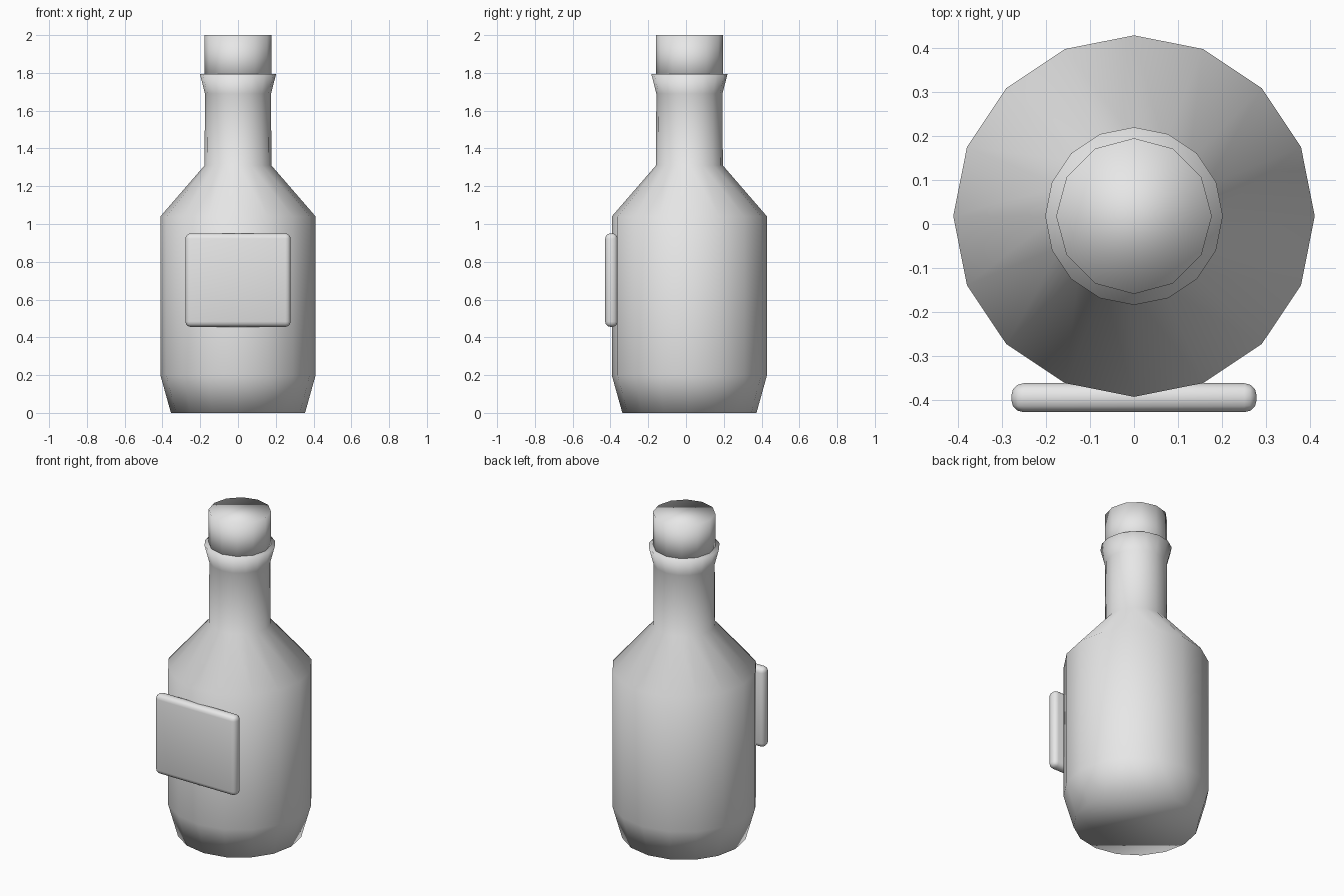
import bpy, bmesh
from math import cos, sin, tau

default = bpy.data.objects.get("Cube")
if default:
    bpy.data.objects.remove(default, do_unlink=True)

AXIS_Y = 0.018  # the bottle sits slightly back because of the label

grey = bpy.data.materials.new("plain_grey")
grey.use_nodes = True
grey.diffuse_color = (0.8, 0.8, 0.8, 1)
grey.node_tree.nodes["Principled BSDF"].inputs["Base Color"].default_value = (0.8, 0.8, 0.8, 1)


def finish(bm, name):
    """Turn a bmesh into a smooth shaded object."""
    bmesh.ops.recalc_face_normals(bm, faces=bm.faces)
    for face in bm.faces:
        face.smooth = True
    mesh = bpy.data.meshes.new(name)
    bm.to_mesh(mesh)
    bm.free()
    mesh.materials.append(grey)
    obj = bpy.data.objects.new(name, mesh)
    bpy.context.collection.objects.link(obj)
    return obj


def lathe(name, profile, sides):
    """Revolve (radius, height) points into a closed solid."""
    bm = bmesh.new()
    rings = [[bm.verts.new((r * sin(tau * i / sides), AXIS_Y + r * cos(tau * i / sides), z))
              for i in range(sides)] for r, z in profile]
    for low, high in zip(rings, rings[1:]):
        for i in range(sides):
            j = (i + 1) % sides
            bm.faces.new((low[i], low[j], high[j], high[i]))
    bm.faces.new(rings[0])
    bm.faces.new(rings[-1])
    return finish(bm, name)


# Bottle: tapered foot, straight body, shoulder, neck and flared lip
lathe("bottle", [(0.355, 0), (0.411, 0.2), (0.411, 1.04), (0.177, 1.31),
                 (0.175, 1.69), (0.202, 1.795)], 16)

# Stopper standing in the lip
lathe("stopper", [(0.177, 1.74), (0.177, 2.0)], 12)

# Label: flat slab with rounded edges on the front
bm = bmesh.new()
bmesh.ops.create_cube(bm, size=1)
bmesh.ops.scale(bm, vec=(0.558, 0.066, 0.495), verts=bm.verts)
bmesh.ops.translate(bm, vec=(0, -0.395, 0.703), verts=bm.verts)
bmesh.ops.bevel(bm, geom=bm.edges[:], offset=0.028, segments=3, profile=0.5,
                affect='EDGES', clamp_overlap=True)
finish(bm, "label")
